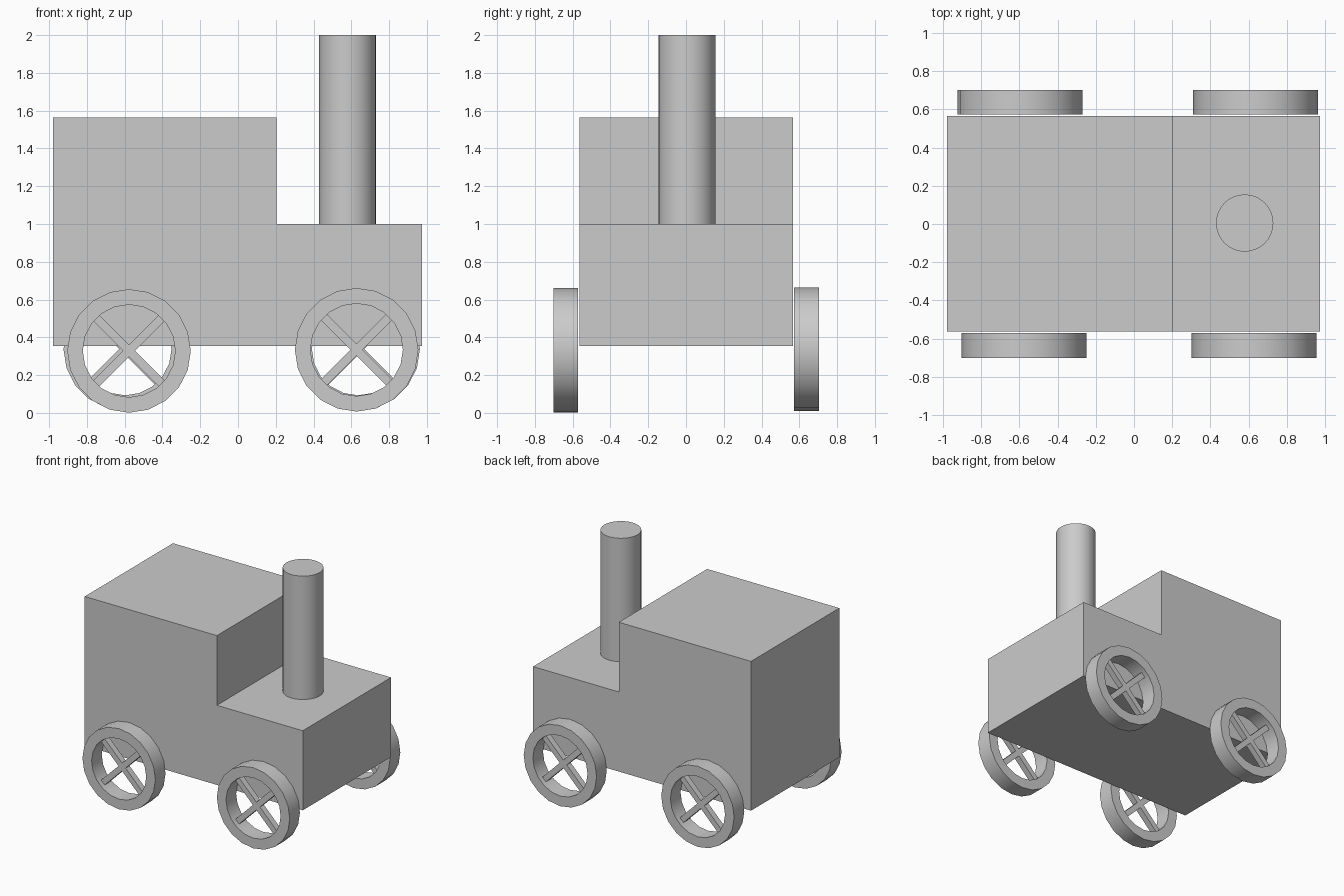
import bpy, bmesh
from math import cos, sin, pi
from mathutils import Matrix

if "Cube" in bpy.data.objects:
    bpy.data.objects.remove(bpy.data.objects["Cube"])


def make_object(name, bm, smooth=False):
    bmesh.ops.recalc_face_normals(bm, faces=bm.faces)
    mesh = bpy.data.meshes.new(name)
    bm.to_mesh(mesh)
    bm.free()
    obj = bpy.data.objects.new(name, mesh)
    bpy.context.collection.objects.link(obj)
    if smooth:
        bpy.ops.object.select_all(action='DESELECT')
        obj.select_set(True)
        bpy.context.view_layer.objects.active = obj
        bpy.ops.object.shade_smooth_by_angle(angle=pi / 6)
    return obj


# L-shaped body: side profile extruded across the width
def body():
    profile = [(-0.98, 0.355), (0.975, 0.355), (0.975, 1.0),
               (0.205, 1.0), (0.205, 1.565), (-0.98, 1.565)]
    bm = bmesh.new()
    face = bm.faces.new([bm.verts.new((x, -0.563, z)) for x, z in profile])
    new = bmesh.ops.extrude_face_region(bm, geom=[face])["geom"]
    bmesh.ops.translate(bm, vec=(0, 1.13, 0),
                        verts=[v for v in new if isinstance(v, bmesh.types.BMVert)])
    make_object("engine_body", bm)


# Chimney
def chimney():
    bm = bmesh.new()
    bmesh.ops.create_cone(bm, cap_ends=True, segments=32, radius1=0.15, radius2=0.15,
                          depth=1.0, matrix=Matrix.Translation((0.58, 0.005, 1.5)))
    make_object("chimney", bm, smooth=True)


# Wheel: square-section rim plus two crossed spoke bars
def wheel(name, centre, sides=20, outer=0.327, inner=0.245, width=0.13):
    bm = bmesh.new()
    h = width / 2
    section = [(outer, -h), (outer, h), (inner, h), (inner, -h)]
    rings = []
    for i in range(sides):
        a = 2 * pi * i / sides
        rings.append([bm.verts.new((r * cos(a), y, r * sin(a))) for r, y in section])
    for i in range(sides):
        a, b = rings[i], rings[(i + 1) % sides]
        for j in range(4):
            k = (j + 1) % 4
            bm.faces.new((a[j], a[k], b[k], b[j]))
    bmesh.ops.recalc_face_normals(bm, faces=bm.faces)
    for angle in (pi / 4, -pi / 4):
        bmesh.ops.create_cube(bm, size=1, matrix=Matrix.Rotation(angle, 4, 'Y')
                              @ Matrix.Diagonal((0.5, 0.05, 0.045, 1)))
    make_object(name, bm, smooth=True).location = centre


body()
chimney()
for name, centre in {
    "wheel_front_left": (-0.577, -0.636, 0.328),
    "wheel_front_right": (0.628, -0.636, 0.334),
    "wheel_back_left": (-0.597, 0.638, 0.338),
    "wheel_back_right": (0.636, 0.638, 0.338),
}.items():
    wheel(name, centre)
